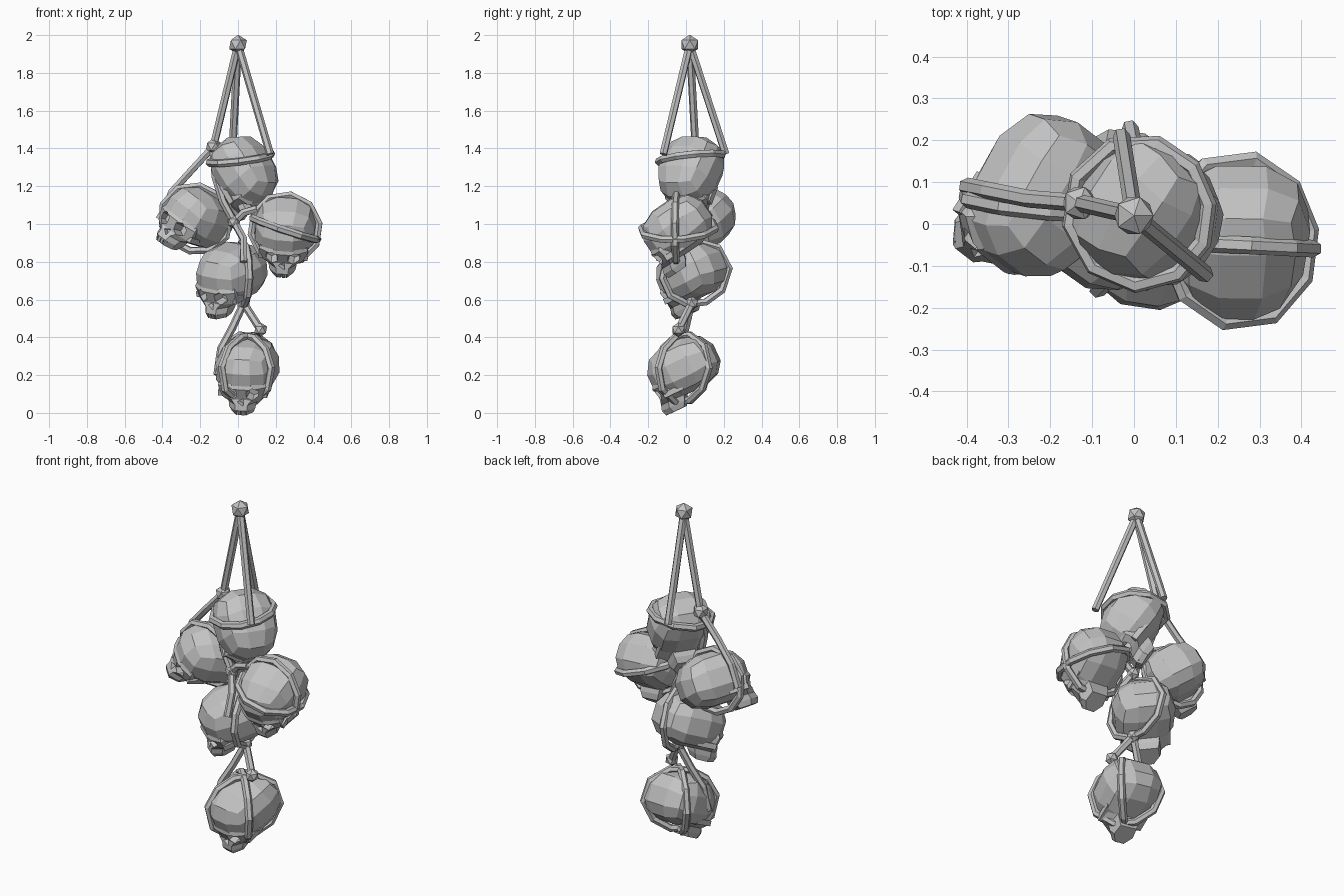
import bpy, bmesh, math
from mathutils import Vector as V, Matrix

cube = bpy.data.objects.get("Cube")
if cube:
    bpy.data.objects.remove(cube)

grey = bpy.data.materials.new("stone_grey")
grey.use_nodes = True
grey.diffuse_color = (0.55, 0.55, 0.55, 1)
grey.node_tree.nodes["Principled BSDF"].inputs["Base Color"].default_value = grey.diffuse_color


def add(name, data):
    ob = bpy.data.objects.new(name, data)
    bpy.context.collection.objects.link(ob)
    return ob


def from_bm(name, bm):
    bmesh.ops.recalc_face_normals(bm, faces=bm.faces)
    me = bpy.data.meshes.new(name)
    bm.to_mesh(me)
    bm.free()
    me.materials.append(grey)
    return add(name, me)


def baked(ob):
    dg = bpy.context.evaluated_depsgraph_get()
    me = bpy.data.meshes.new_from_object(ob.evaluated_get(dg))
    bpy.data.objects.remove(ob)
    return me


RADII = V((0.163, 0.19, 0.155))


def make_cranium():
    # Rounded block of three by three panels a side
    bm = bmesh.new()
    bmesh.ops.create_cube(bm, size=2)
    bmesh.ops.subdivide_edges(bm, edges=bm.edges, cuts=2, use_grid_fill=True)
    for v in bm.verts:
        v.co *= 1.04 / sum(abs(a) ** 2.4 for a in v.co) ** (1 / 2.4)
        v.co.x *= 1 + 0.1 * v.co.y          # wider at the back
        if v.co.z < 0:
            v.co.z *= 0.85                  # flatter base
        v.co = V(a * b for a, b in zip(v.co, RADII))
    return from_bm("cranium", bm)


def make_face():
    # Rings from brow to teeth: height, half width, front, back
    levels = [(0.01, 0.11, -0.175, -0.02), (-0.035, 0.13, -0.195, -0.02),
              (-0.1, 0.12, -0.18, -0.03), (-0.125, 0.075, -0.19, -0.05),
              (-0.155, 0.07, -0.2, -0.06), (-0.185, 0.058, -0.19, -0.08)]
    bm = bmesh.new()
    rings = []
    for z, w, f, b in levels:
        half = [(0.45 * w, f), (w, f + 0.05), (0.85 * w, b)]
        pts = half + [(-x, y) for x, y in reversed(half)]
        rings.append([bm.verts.new((x, y, z)) for x, y in pts])
    for a, b in zip(rings, rings[1:]):
        for i in range(6):
            j = (i + 1) % 6
            bm.faces.new((a[i], a[j], b[j], b[i]))
    bm.faces.new(rings[0])
    bm.faces.new(rings[-1])
    return from_bm("face", bm)


def make_holes():
    bm = bmesh.new()
    # Eye sockets
    for s in (-1, 1):
        bmesh.ops.create_cone(bm, cap_ends=True, segments=6, radius1=0.028, radius2=0.045, depth=0.11,
                              matrix=Matrix.Translation((s * 0.06, -0.18, -0.065))
                              @ Matrix.Rotation(math.pi / 2, 4, 'X'))
    # Nose opening
    bmesh.ops.create_cone(bm, cap_ends=True, segments=3, radius1=0.02, radius2=0.027, depth=0.07,
                          matrix=Matrix.Translation((0, -0.195, -0.112))
                          @ Matrix.Rotation(math.pi / 2, 4, 'X') @ Matrix.Rotation(math.pi / 2, 4, 'Z'))
    # Gaps between teeth
    for i in range(-2, 3):
        bmesh.ops.create_cube(bm, size=1, matrix=Matrix.Translation((i * 0.02, -0.2, -0.175))
                              @ Matrix.Diagonal((0.005, 0.03, 0.035, 1)))
    return from_bm("holes", bm)


def make_skull_mesh():
    skull, face, holes = make_cranium(), make_face(), make_holes()
    for tool, op in ((face, 'UNION'), (holes, 'DIFFERENCE')):
        tool.hide_render = True
        m = skull.modifiers.new(op.lower(), 'BOOLEAN')
        m.object, m.operation, m.solver = tool, op, 'EXACT'
    me = baked(skull)
    for ob in (face, holes):
        bpy.data.objects.remove(ob)
    # Cheek arches running back from the eye corners
    bm = bmesh.new()
    bm.from_mesh(me)
    for s in (-1, 1):
        bmesh.ops.create_cube(bm, size=1, matrix=Matrix.Translation((s * 0.12, -0.085, -0.085))
                              @ Matrix.Diagonal((0.022, 0.11, 0.03, 1)))
    bm.to_mesh(me)
    bm.free()
    return me


def strap(name, pts, loop=False, r=0.021):
    cu = bpy.data.curves.new(name, 'CURVE')
    cu.dimensions = '3D'
    cu.bevel_depth, cu.bevel_resolution, cu.use_fill_caps = r, 1, True
    sp = cu.splines.new('POLY')
    sp.points.add(len(pts) - 1)
    for p, co in zip(sp.points, pts):
        p.co = (*co, 1)
    sp.use_cyclic_u = loop
    me = baked(add(name + "_path", cu))
    me.materials.clear()
    me.materials.append(grey)
    for p in me.polygons:
        p.use_smooth = False
    add(name, me)


def knot(name, co, r=0.038):
    bm = bmesh.new()
    bmesh.ops.create_icosphere(bm, subdivisions=1, radius=r, matrix=Matrix.Translation(co))
    from_bm(name, bm)


def ring(name, mat, through, normal, n=10):
    # Loop where a plane meets the swollen, rounded-block cranium
    inv = mat.inverted()
    normal = V(normal).normalized()
    side = normal.orthogonal().normalized()
    o = V(a / b for a, b in zip(inv @ V(through), RADII))
    pts = []
    for i in range(n):
        d = Matrix.Rotation(math.tau * i / n, 3, normal) @ side
        e = V(a / b for a, b in zip(inv.to_3x3() @ d, RADII))
        a, b, c = e.dot(e), e.dot(o), o.dot(o) - 1.12 ** 2
        pts.append(V(through) + d * ((-b + math.sqrt(b * b - a * c)) / a))
    strap(name, pts, True)


# Skulls: centre, facing direction, up direction, strap loops (point, normal)
skulls = {
    "top_skull": ((0.03, 0.025, 1.275), (0.45, -0.3, -0.8), (0.68, -0.45, 0.55),
                  [((0.03, 0.025, 1.35), (-0.13, -0.1, 1))]),
    "right_skull": ((-0.22, 0.065, 1.03), (-0.52, -0.82, 0.15), (0.5, -0.1, 0.75),
                    [((-0.23, 0.05, 1.02), (0.1, 1, 0.1))]),
    "left_skull": ((0.25, -0.04, 0.975), (-0.05, -0.8, -0.55), (0.05, -0.55, 0.8),
                   [((0.25, -0.04, 0.975), (0.33, -0.05, 1)), ((0.25, -0.05, 0.975), (0.05, 1, 0))]),
    "middle_skull": ((-0.04, 0.03, 0.735), (-0.6, -0.75, -0.35), (0.3, 0.2, 0.8),
                     [((0.03, 0.03, 0.735), (1, 0.2, 0))]),
    "bottom_skull": ((0.045, -0.01, 0.235), (-0.15, -0.85, -0.4), (0, -0.35, 0.9),
                     [((0.05, -0.02, 0.24), (0.7, 0.7, 0)), ((0.05, -0.02, 0.24), (0.7, -0.7, 0))]),
}
skull_mesh = make_skull_mesh()
for name, (centre, facing, up, loops) in skulls.items():
    back = -V(facing).normalized()
    x = back.cross(V(up)).normalized()
    z = x.cross(back)
    mat = Matrix.Translation(centre) @ Matrix((x, back, z)).transposed().to_4x4()
    add(name, skull_mesh).matrix_world = mat
    for i, (p, n) in enumerate(loops):
        ring(f"{name}_strap_{i + 1}", mat, p, n)

# Hanging cords from the top knot
top = (0, 0.02, 1.95)
knot("top_knot", top, 0.052)
hang = [(-0.13, 0.05, 1.41), (0.17, -0.12, 1.37), (-0.03, 0.21, 1.37)]
for i, p in enumerate(hang):
    strap(f"hanging_cord_{i + 1}", [top, p])
knot("shoulder_knot", hang[0], 0.045)
strap("right_skull_cord", [hang[0], (-0.25, 0.06, 1.28), (-0.35, 0.08, 1.17), (-0.4, 0.09, 1.05)])

# Central cord joining the skulls
centre_knot, low_knot, end_knot = (-0.02, -0.03, 1.01), (0.03, 0.03, 0.58), (0.12, -0.04, 0.44)
strap("upper_cord", [hang[0], (-0.12, 0.0, 1.25), (-0.08, -0.02, 1.12), centre_knot])
strap("left_skull_cord", [centre_knot, (0.03, -0.04, 1.06), (0.1, -0.05, 1.08)])
strap("middle_cord", [centre_knot, (0.03, -0.1, 0.92), (0.03, -0.14, 0.8)])
strap("lower_cord", [low_knot, end_knot])
strap("bottom_side_cord", [low_knot, (-0.03, 0.0, 0.45), (-0.09, -0.03, 0.34), (-0.11, -0.05, 0.2)])
for name, p in (("centre_knot", centre_knot), ("low_knot", low_knot), ("end_knot", end_knot)):
    knot(name, p)
